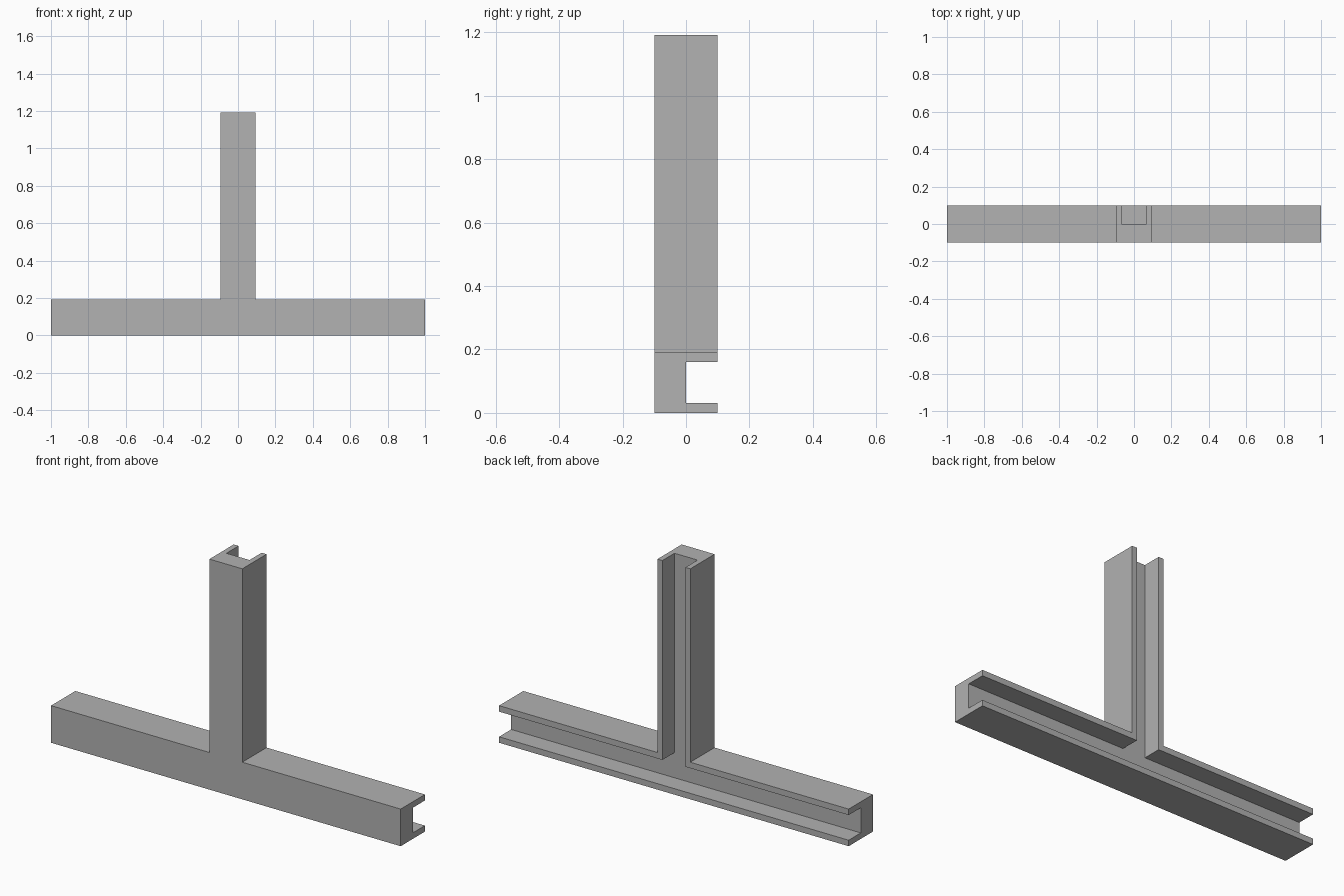
import bpy
import bmesh

cube = bpy.data.objects.get("Cube")
if cube:
    bpy.data.objects.remove(cube, do_unlink=True)

LENGTH, HEIGHT = 2.0, 1.192
BAR, HALF_DEPTH = 0.192, 0.099     # bar height, half depth of the section
STEM = 0.094                       # half width of the upright
GROOVE = 0.066                     # half width of the channel
OVER = 0.1                         # cutter overshoot at open ends

grey = bpy.data.materials.new("grey")
grey.use_nodes = True
colour = (0.445, 0.445, 0.445, 1)
grey.diffuse_color = colour
bsdf = next(n for n in grey.node_tree.nodes if n.type == "BSDF_PRINCIPLED")
bsdf.inputs["Base Color"].default_value = colour


def tee(name, half_length, half_stem, low, high, top, front, back):
    """Inverted T outline in the xz plane, extruded from front to back."""
    right = [(half_length, low), (half_length, high), (half_stem, high), (half_stem, top)]
    outline = right + [(-x, z) for x, z in reversed(right)]
    bm = bmesh.new()
    face = bm.faces.new([bm.verts.new((x, front, z)) for x, z in outline])
    result = bmesh.ops.extrude_face_region(bm, geom=[face])
    moved = [v for v in result["geom"] if isinstance(v, bmesh.types.BMVert)]
    bmesh.ops.translate(bm, verts=moved, vec=(0, back - front, 0))
    bmesh.ops.recalc_face_normals(bm, faces=bm.faces)
    mesh = bpy.data.meshes.new(name)
    bm.to_mesh(mesh)
    bm.free()
    mesh.materials.append(grey)
    obj = bpy.data.objects.new(name, mesh)
    bpy.context.collection.objects.link(obj)
    return obj


# Solid T-shaped body
body = tee("tee_channel", LENGTH / 2, STEM, 0, BAR, HEIGHT, -HALF_DEPTH, HALF_DEPTH)

# Channel along the back, open at all three ends
mid = BAR / 2
cutter = tee("channel_cutter", LENGTH / 2 + OVER, GROOVE, mid - GROOVE + 0.001,
             mid + GROOVE - 0.001, HEIGHT + OVER, 0, HALF_DEPTH + OVER)
cutter.hide_render = True
cut = body.modifiers.new("channel", "BOOLEAN")
cut.operation = "DIFFERENCE"
cut.solver = "EXACT"
cut.object = cutter

# Apply the cut and drop the helper
bpy.context.view_layer.update()
evaluated = body.evaluated_get(bpy.context.evaluated_depsgraph_get())
cut_mesh = bpy.data.meshes.new_from_object(evaluated)
body.modifiers.clear()
body.data = cut_mesh
bpy.data.objects.remove(cutter, do_unlink=True)
